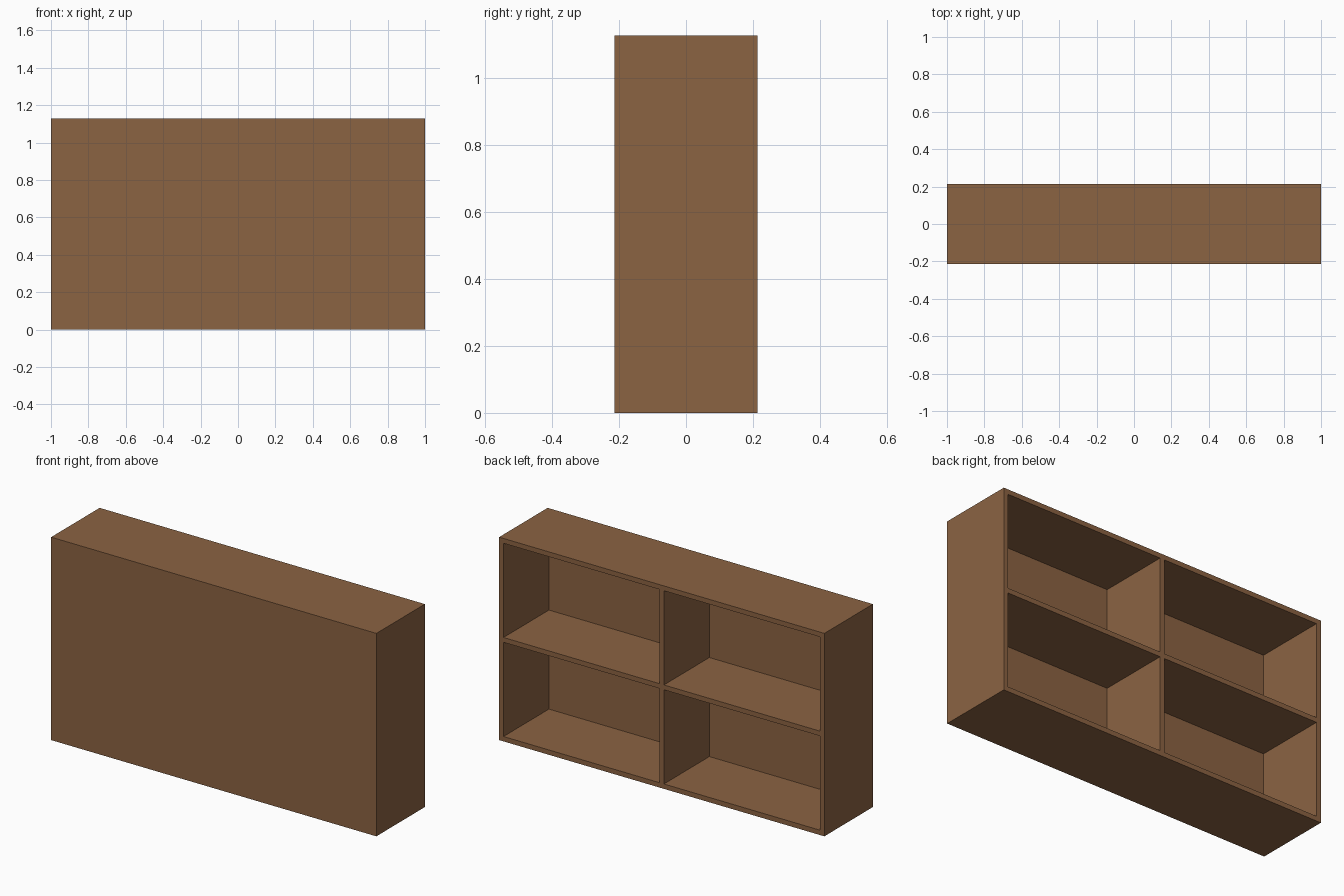
import bpy, bmesh
from mathutils import Matrix, Vector

if "Cube" in bpy.data.objects:
    bpy.data.objects.remove(bpy.data.objects["Cube"])

W, D, H = 2.0, 0.426, 1.128   # overall size
T = 0.027                     # board thickness


def boxes(name, bounds):
    """One object holding a box for each (low corner, high corner) pair."""
    bm = bmesh.new()
    for lo, hi in bounds:
        lo, hi = Vector(lo), Vector(hi)
        bmesh.ops.create_cube(bm, size=1, matrix=Matrix.Translation((lo + hi) / 2)
                              @ Matrix.Diagonal((*(hi - lo), 1)))
    mesh = bpy.data.meshes.new(name)
    bm.to_mesh(mesh)
    bm.free()
    obj = bpy.data.objects.new(name, mesh)
    bpy.context.collection.objects.link(obj)
    return obj


# Solid cabinet block
cabinet = boxes("shelf_cabinet", [((-W / 2, -D / 2, 0), (W / 2, D / 2, H))])

# Four compartments, open at the back (+y)
cw, ch = (W - 3 * T) / 2, (H - 3 * T) / 2
openings = []
for x in (-W / 2 + T, T / 2):
    for z in (T, 2 * T + ch):
        openings.append(((x, -D / 2 + T, z), (x + cw, D / 2 + 0.1, z + ch)))
cutter = boxes("compartment_cutter", openings)
cutter.hide_render = True

mod = cabinet.modifiers.new("compartments", 'BOOLEAN')
mod.operation = 'DIFFERENCE'
mod.solver = 'EXACT'
mod.object = cutter
bpy.context.view_layer.objects.active = cabinet
bpy.ops.object.modifier_apply(modifier=mod.name)
bpy.data.objects.remove(cutter)

# Brown wood
wood = bpy.data.materials.new("brown_wood")
wood.diffuse_color = (0.26, 0.125, 0.055, 1)
wood.use_nodes = True
wood.node_tree.nodes["Principled BSDF"].inputs["Base Color"].default_value = wood.diffuse_color
cabinet.data.materials.clear()
cabinet.data.materials.append(wood)
